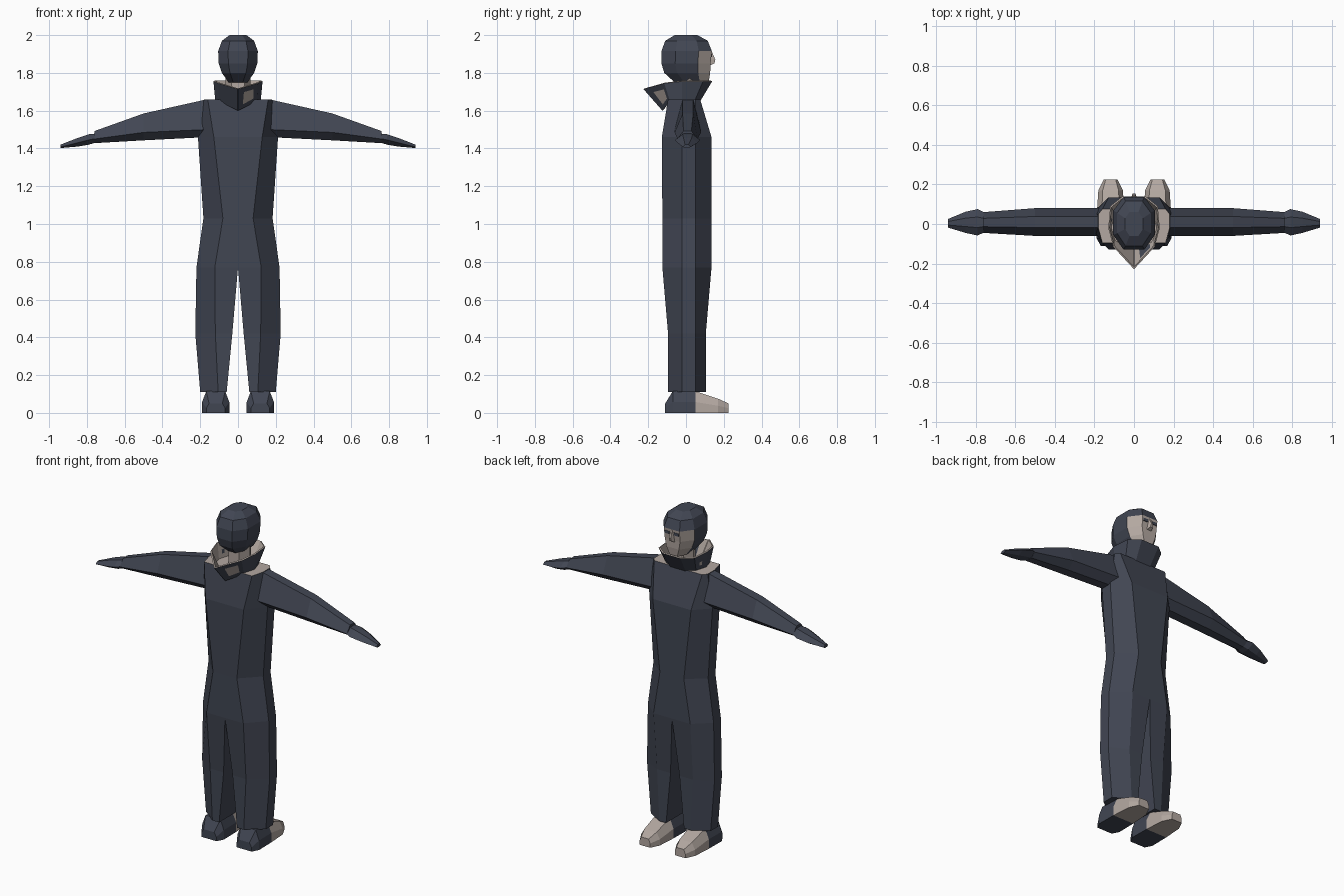
import bpy
import bmesh
from mathutils import Vector

if "Cube" in bpy.data.objects:
    bpy.data.objects.remove(bpy.data.objects["Cube"], do_unlink=True)


def make_material(name, rgb):
    mat = bpy.data.materials.new(name)
    mat.use_nodes = True
    color = (*rgb, 1)
    mat.diffuse_color = color
    mat.node_tree.nodes["Principled BSDF"].inputs["Base Color"].default_value = color
    return mat


NAVY = make_material("dark navy cloth", (0.053, 0.061, 0.086))
TAN = make_material("pale tan", (0.45, 0.39, 0.355))


def loft(name, rings, rule=lambda c, row: 0, wrap=False):
    """Skin a stack of rings; rule(centre, row) picks the material, caps are row -1."""
    bm = bmesh.new()
    rows = [[bm.verts.new(p) for p in ring] for ring in rings]
    n = len(rows[0])
    pairs = list(zip(rows, rows[1:]))
    if wrap:
        pairs.append((rows[-1], rows[0]))
    made = []
    for row, (a, b) in enumerate(pairs):
        for j in range(n):
            k = (j + 1) % n
            made.append((bm.faces.new((a[j], a[k], b[k], b[j])), row))
    if not wrap:
        made += [(bm.faces.new(rows[0]), -1), (bm.faces.new(rows[-1]), -1)]
    for face, row in made:
        face.material_index = rule(face.calc_center_median(), row)
    bmesh.ops.recalc_face_normals(bm, faces=bm.faces[:])
    mesh = bpy.data.meshes.new(name)
    bm.to_mesh(mesh)
    bm.free()
    for mat in (NAVY, TAN):
        mesh.materials.append(mat)
    obj = bpy.data.objects.new(name, mesh)
    bpy.context.collection.objects.link(obj)
    return obj


def mirrored(ring):
    """Close a half outline, listed back to front, across x = 0."""
    return ring + [(-x, y, z) for x, y, z in reversed(ring)]


def both_sides(name, rings, rule=lambda c, row: 0):
    for side, s in (("left", 1), ("right", -1)):
        loft(f"{side}_{name}", [[(s * x, y, z) for x, y, z in r] for r in rings], rule)


# Torso: z, side x, panel x, back y, front y
torso = [(0.77, 0.22, 0.123, -0.125, 0.135), (1.03, 0.183, 0.08, -0.125, 0.135),
         (1.46, 0.212, 0.128, -0.128, 0.135), (1.66, 0.18, 0.16, -0.095, 0.075)]
loft("torso", [mirrored([(p, yb, z), (w, -0.02, z), (w, 0.05, z), (p, yf, z)])
               for z, w, p, yb, yf in torso],
     lambda c, row: int(row == -1 and c.z > 1.6))

# Trouser legs: z, outer x, panel x, inner x, back y, front y
legs = [(0.77, 0.22, 0.123, 0.0, -0.125, 0.135), (0.42, 0.226, 0.12, 0.03, -0.095, 0.105),
        (0.11, 0.2, 0.105, 0.06, -0.095, 0.105)]
both_sides("trouser_leg", [[(i, yb, z), (p, yb, z), (w, -0.02, z), (w, 0.05, z),
                            (p, yf, z), (i, yf, z)] for z, w, p, i, yb, yf in legs])


def limb_ring(x, y0, y1, bottom, middle, top):
    """Six-sided section across an arm or hand."""
    a, b = y0 + 0.3 * (y1 - y0), y0 + 0.7 * (y1 - y0)
    return [(x, y0, middle), (x, a, top), (x, b, top),
            (x, y1, middle), (x, b, bottom), (x, a, bottom)]


# Sleeves and hands
both_sides("sleeve", [limb_ring(0.165, -0.06, 0.08, 1.46, 1.50, 1.66),
                      limb_ring(0.5, -0.06, 0.08, 1.443, 1.485, 1.585),
                      limb_ring(0.76, -0.045, 0.06, 1.428, 1.45, 1.492)])
both_sides("hand", [limb_ring(0.74, -0.035, 0.05, 1.435, 1.455, 1.48),
                    limb_ring(0.79, -0.058, 0.075, 1.42, 1.445, 1.475),
                    limb_ring(0.85, -0.045, 0.062, 1.41, 1.43, 1.455),
                    limb_ring(0.94, -0.018, 0.025, 1.402, 1.408, 1.42)])

# Shoes: y, half width, top width, height; toe half is pale
shoe = [(-0.11, 0.05, 0.035, 0.05), (-0.07, 0.072, 0.05, 0.115), (0.05, 0.07, 0.045, 0.115),
        (0.17, 0.062, 0.04, 0.075), (0.225, 0.035, 0.025, 0.05)]
MID = 0.118
both_sides("shoe", [[(MID - w, y, 0), (MID + w, y, 0), (MID + w, y, h * 0.5), (MID + t, y, h),
                     (MID - t, y, h), (MID - w, y, h * 0.5)] for y, w, t, h in shoe],
           lambda c, row: int(c.y > 0.06))

# Neck
loft("neck", [mirrored([(0.035, -0.04, z), (0.065, 0.02, z), (0.035, 0.075, z)])
              for z in (1.62, 1.78)], lambda c, row: 1)

# Open hood collar with pale lining and a point at the back
rim = mirrored([(0.002, -0.226, 1.715), (0.105, -0.115, 1.745), (0.13, -0.02, 1.755),
                (0.12, 0.09, 1.755), (0.06, 0.138, 1.755)])
base = mirrored([(0.002, -0.125, 1.60), (0.1, -0.085, 1.65), (0.12, -0.02, 1.65),
                 (0.1, 0.045, 1.65), (0.05, 0.075, 1.65)])


def shrink(ring):
    return [(x * 0.95, y * 0.95, z + 0.004) for x, y, z in ring]


loft("hood_collar", [base, rim, shrink(rim), shrink(base)],
     lambda c, row: int(row in (1, 2)), wrap=True)

# Head with a dark cap and a pale face: z, half width, back y, front y
head = [(1.75, 0.05, -0.06, 0.12), (1.80, 0.085, -0.115, 0.128), (1.85, 0.102, -0.13, 0.13),
        (1.915, 0.105, -0.13, 0.137), (1.97, 0.085, -0.11, 0.115), (2.0, 0.045, -0.06, 0.06)]
rings = []
for z, w, yb, yf in head:
    d = yf - yb
    rings.append(mirrored([(0.5 * w, yb, z), (w, yb + 0.28 * d, z),
                           (w, yb + 0.74 * d, z), (0.5 * w, yf, z)]))
loft("head", rings, lambda c, row: int(c.y > 0.07 and row < 3))

# Nose wedge
loft("nose", [[(-0.02, 0.12, 1.835), (0.02, 0.12, 1.835), (0.008, 0.15, 1.85), (-0.008, 0.15, 1.85)],
              [(-0.016, 0.12, 1.87), (0.016, 0.12, 1.87), (0.006, 0.155, 1.87), (-0.006, 0.155, 1.87)],
              [(-0.008, 0.12, 1.91), (0.008, 0.12, 1.91), (0.004, 0.138, 1.91), (-0.004, 0.138, 1.91)]],
     lambda c, row: 1)

# Eyes: thin dark plates set on the face
both_sides("eye", [[(0.016, y, 1.883), (0.046, y, 1.883), (0.046, y, 1.9), (0.016, y, 1.9)]
                   for y in (0.132, 0.138)])
